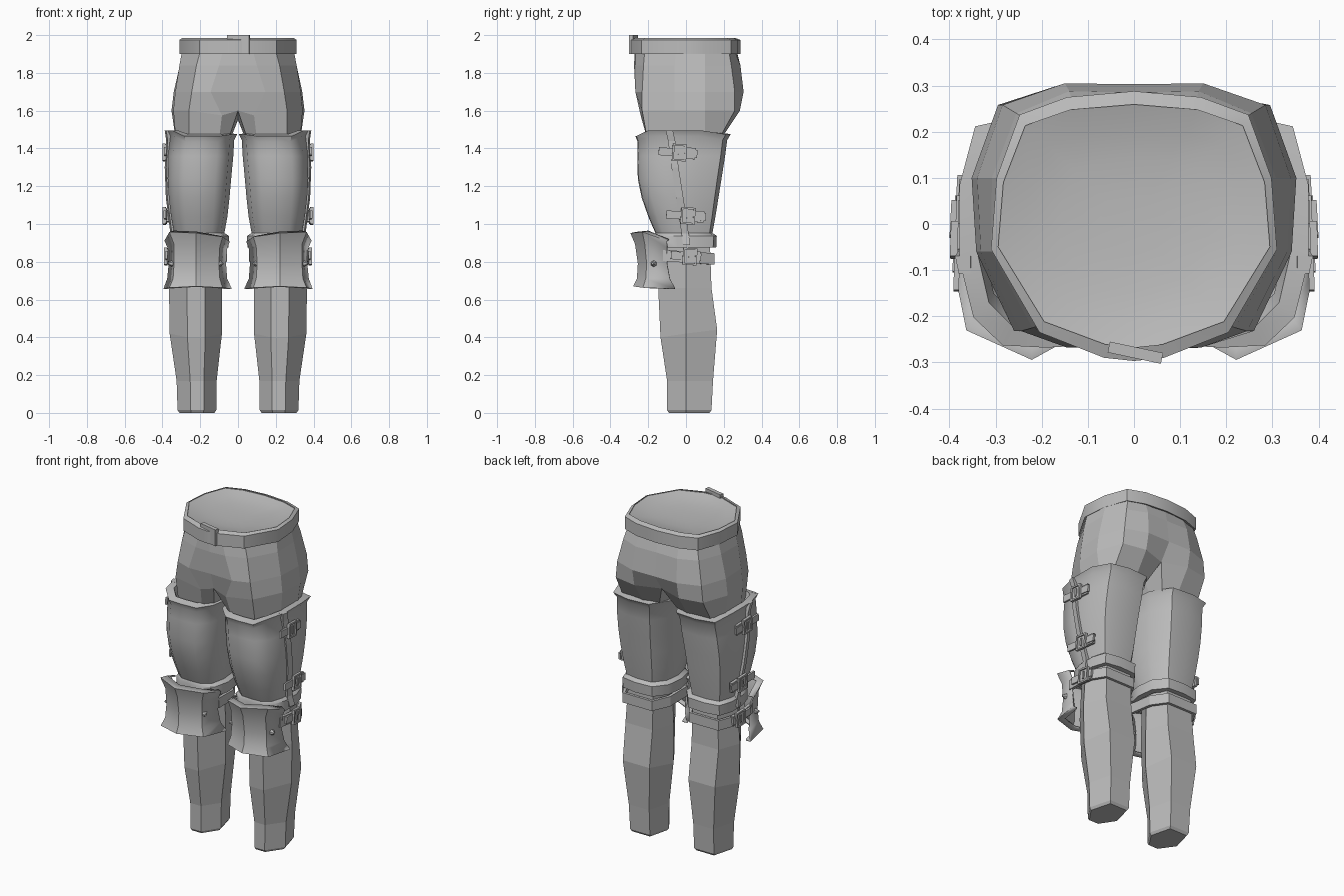
import bpy, bmesh, math
from mathutils import Matrix, Vector

if "Cube" in bpy.data.objects:
    bpy.data.objects.remove(bpy.data.objects["Cube"])

grey = bpy.data.materials.new("grey")
grey.diffuse_color = (0.5, 0.5, 0.5, 1)
grey.use_nodes = True
grey.node_tree.nodes["Principled BSDF"].inputs["Base Color"].default_value = grey.diffuse_color


def finish(name, bm, mirror=False, smooth=None, thick=0):
    bmesh.ops.recalc_face_normals(bm, faces=bm.faces)
    me = bpy.data.meshes.new(name)
    bm.to_mesh(me)
    bm.free()
    me.materials.append(grey)
    ob = bpy.data.objects.new(name, me)
    bpy.context.collection.objects.link(ob)
    if smooth:
        bpy.context.view_layer.objects.active = ob
        ob.select_set(True)
        bpy.ops.object.shade_smooth_by_angle(angle=math.radians(smooth))
        ob.select_set(False)
    if thick:
        mod = ob.modifiers.new("thickness", 'SOLIDIFY')
        mod.thickness, mod.offset = thick, 0
    if mirror:
        mod = ob.modifiers.new("other_leg", 'MIRROR')
        mod.use_mirror_merge = False
    return ob


def loft(bm, rings, closed=True, cap_start=False, cap_end=False):
    vs = [[bm.verts.new(p) for p in r] for r in rings]
    n = len(rings[0])
    for a, b in zip(vs, vs[1:]):
        for i in range(n if closed else n - 1):
            j = (i + 1) % n
            bm.faces.new((a[i], a[j], b[j], b[i]))
    if cap_start:
        bm.faces.new(vs[0])
    if cap_end:
        bm.faces.new(vs[-1])
    return vs


def box(bm, center, size, rot=None):
    m = Matrix.Translation(center) @ (rot or Matrix()) @ Matrix.Diagonal((*size, 1))
    bmesh.ops.create_cube(bm, size=1, matrix=m)


def full(half):
    """Complete a half outline (front centre to back centre) across x = 0."""
    return half + [(-x, y) for x, y in half[-2:0:-1]]


# Trousers seat: half outlines from front centre round to back centre
seat = [
    (1.95, [(0, -.27), (.07, -.262), (.19, -.215), (.29, -.05), (.28, .1), (.225, .22), (.13, .245), (0, .26)]),
    (1.84, [(0, -.275), (.1, -.268), (.22, -.225), (.31, -.06), (.308, .1), (.255, .24), (.14, .288), (0, .285)]),
    (1.70, [(0, -.262), (.145, -.268), (.245, -.232), (.332, -.06), (.34, .1), (.285, .258), (.15, .305), (0, .303)]),
    (1.60, [(0, -.235), (.085, -.24), (.26, -.232), (.342, -.06), (.352, .1), (.295, .258), (.15, .285), (0, .235)]),
]
bm = bmesh.new()
rings = [[(x, y, z) for x, y in full(h)] for z, h in seat]
vs = loft(bm, rings)
low = vs[-1]
for i in (1, -1):
    low[i].co.z = 1.575
crotch = [bm.verts.new((0, .09, 1.55)), bm.verts.new((0, -.1, 1.555))]
thigh = [(.05, -.16), (.10, -.205), (.26, -.205), (.33, -.06), (.33, .1),
         (.30, .175), (.15, .185), (.07, .16), (.045, .09), (.04, -.09)]
for s in (1, -1):
    top = [low[(s * i) % 14] for i in range(8)] + crotch
    bot = [bm.verts.new((s * x, y, 1.45)) for x, y in thigh]
    for i in range(10):
        j = (i + 1) % 10
        bm.faces.new((top[i], top[j], bot[j], bot[i]))
    bm.faces.new(bot)
finish("trousers_seat", bm)

# Belt ring and the smooth dished cover inside the waist
belt = full([(0, -.297), (.065, -.29), (.205, -.235), (.31, -.055), (.298, .1), (.248, .237), (.145, .275), (0, .288)])
inner = [(x * .95, y * .9) for x, y in belt]
bm = bmesh.new()
loft(bm, [[(x, y, z) for x, y in o] for o, z in
          ((inner, 1.91), (belt, 1.90), (belt, 1.975), (inner, 1.985), (inner, 1.95))])
finish("belt", bm, smooth=35)
bm = bmesh.new()
loft(bm, [[(x * k, y * k, 1.98 - d) for x, y in inner]
          for k, d in ((1, 0), (.8, .015), (.55, .025), (.25, .03))], cap_end=True)
finish("waist_cover", bm, smooth=40)
bm = bmesh.new()
box(bm, (.003, -.279, 1.95), (.118, .024, .10), Matrix.Rotation(math.radians(-12), 4, 'Z'))
finish("belt_buckle", bm)

# Lower legs: tapering six-sided tubes (z, inner, outer, front, back)
bm = bmesh.new()
rings = []
for z, xi, xo, yf, yb in ((.95, .09, .345, -.14, .125), (.66, .085, .365, -.147, .135), (.42, .085, .362, -.135, .165),
                          (.17, .113, .325, -.1, .143), (.015, .115, .32, -.1, .135), (0, .125, .31, -.09, .125)):
    w = xo - xi
    lift = .02 if z == .42 else 0
    rings.append([(xi, 0, z), (xi + .32 * w, yf, z - lift), (xi + .66 * w, yf, z - lift),
                  (xo, 0, z), (xi + .82 * w, yb, z + lift), (xi + .17 * w, yb, z + lift)])
loft(bm, rings, cap_start=True, cap_end=True)
finish("lower_leg", bm, mirror=True)

# Thigh armour: smooth shell with flat flared rims
unit = [(.25, .01), (.5, 0), (.75, .01), (.92, .13), (1, .37), (1, .7), (.91, .95),
        (.6, 1), (.24, .98), (.04, .75), (0, .43), (.07, .14)]


def thigh_ring(z, xi, xo, yf, yb, lift=0):
    return [(xi + u * (xo - xi), yf + v * (yb - yf),
             z + lift * (.02 if 2 < i < 6 else -.01 if i < 3 else 0)) for i, (u, v) in enumerate(unit)]


bm = bmesh.new()
loft(bm, [thigh_ring(*r) for r in (
    (1.42, .06, .325, -.2, .18), (1.482, .045, .338, -.225, .197, .6), (1.475, .005, .378, -.268, .237, 1),
    (1.445, .02, .362, -.256, .218, 1), (1.36, .025, .37, -.258, .207), (1.24, .036, .372, -.255, .188),
    (1.14, .045, .366, -.235, .172), (1.04, .056, .354, -.2, .156), (.952, .072, .338, -.162, .14),
    (.937, .048, .354, -.168, .163), (.875, .05, .354, -.165, .16), (.875, .085, .33, -.14, .125))])
finish("thigh_armour", bm, mirror=True, smooth=42)

# Raised seam where the front plate overlaps the back one
bm = bmesh.new()
rings = []
for z, x, y in ((1.495, .374, -.085), (1.44, .366, -.073), (1.30, .374, -.055), (1.14, .368, -.03),
                (.95, .344, -.002), (.89, .356, .006)):
    rings.append([(x - .02, y - .022, z), (x + .006, y - .022, z), (x + .014, y + .016, z), (x - .02, y + .016, z)])
loft(bm, rings, cap_start=True, cap_end=True)
finish("side_seam", bm, mirror=True)

# Knee guard: flared shell with inward lips, wrapped around the front of the knee
knee = [
    [(.048, -.10, .905), (.085, -.215, .93), (.222, -.29, .95), (.36, -.228, .955), (.385, -.10, .91)],
    [(.062, -.10, .87), (.10, -.205, .88), (.222, -.265, .895), (.335, -.215, .895), (.368, -.10, .875)],
    [(.068, -.10, .79), (.105, -.20, .79), (.222, -.25, .79), (.335, -.205, .79), (.362, -.10, .79)],
    [(.062, -.085, .71), (.10, -.205, .71), (.222, -.255, .71), (.34, -.21, .71), (.37, -.085, .71)],
    [(.036, -.06, .66), (.085, -.215, .665), (.222, -.275, .672), (.36, -.225, .665), (.392, -.06, .66)]]


def lip(ring, dz):
    return [(.215 + (x - .215) * .84, -.05 + (y + .05) * .84, z + dz) for x, y, z in ring]


bm = bmesh.new()
loft(bm, [lip(knee[0], .005)] + knee + [lip(knee[4], 0)], closed=False)
finish("knee_guard", bm, mirror=True, smooth=40, thick=.01)

# Pointed rivets on the knee guard
bm = bmesh.new()
for p, d in (((.094, -.19, .79), (-.75, -.66, 0)), ((.353, -.172, .79), (.95, -.3, 0))):
    m = Matrix.Translation(p) @ Vector(d).to_track_quat('Z', 'Y').to_matrix().to_4x4()
    bmesh.ops.create_cone(bm, cap_ends=True, segments=6, radius1=.024, radius2=.006, depth=.036, matrix=m)
finish("knee_rivets", bm, mirror=True)

# Knee strap running round the back of the leg
path = [(.36, -.12), (.366, -.02), (.36, .06), (.32, .143), (.13, .143), (.078, .05), (.068, -.1)]
bm = bmesh.new()
loft(bm, [[(x, y, .825 - .07 * y + s * .03) for x, y in path] for s in (1, -1)], closed=False)
finish("knee_strap", bm, mirror=True, thick=.018)


# Outer buckles: strap end, square plate, rim bars and prong
def buckle(bm, x, y, z, turn, tail_front, tail_back):
    rot = Matrix.Rotation(math.radians(turn), 4, 'Z') @ Matrix.Rotation(math.radians(-4), 4, 'X')
    base = Matrix.Translation((x, y, z)) @ rot

    def part(c, s):
        box(bm, base @ Vector(c), s, rot)
    part((.004, (tail_back - tail_front) / 2, 0), (.012, tail_front + tail_back, .042))
    part((-.004, tail_back * .45, 0), (.018, tail_back * .9, .06))
    part((.006, 0, 0), (.012, .066, .08))
    for e in (-1, 1):
        part((.012, 0, e * .04), (.016, .072, .01))
        part((.012, e * .033, 0), (.016, .01, .088))
    part((.014, 0, 0), (.01, .012, .045))


bm = bmesh.new()
buckle(bm, .378, -.035, 1.378, 2, .11, .095)
buckle(bm, .378, .01, 1.043, 3, .115, .095)
buckle(bm, .37, .02, .828, 3, .10, .06)
finish("strap_buckles", bm, mirror=True)
